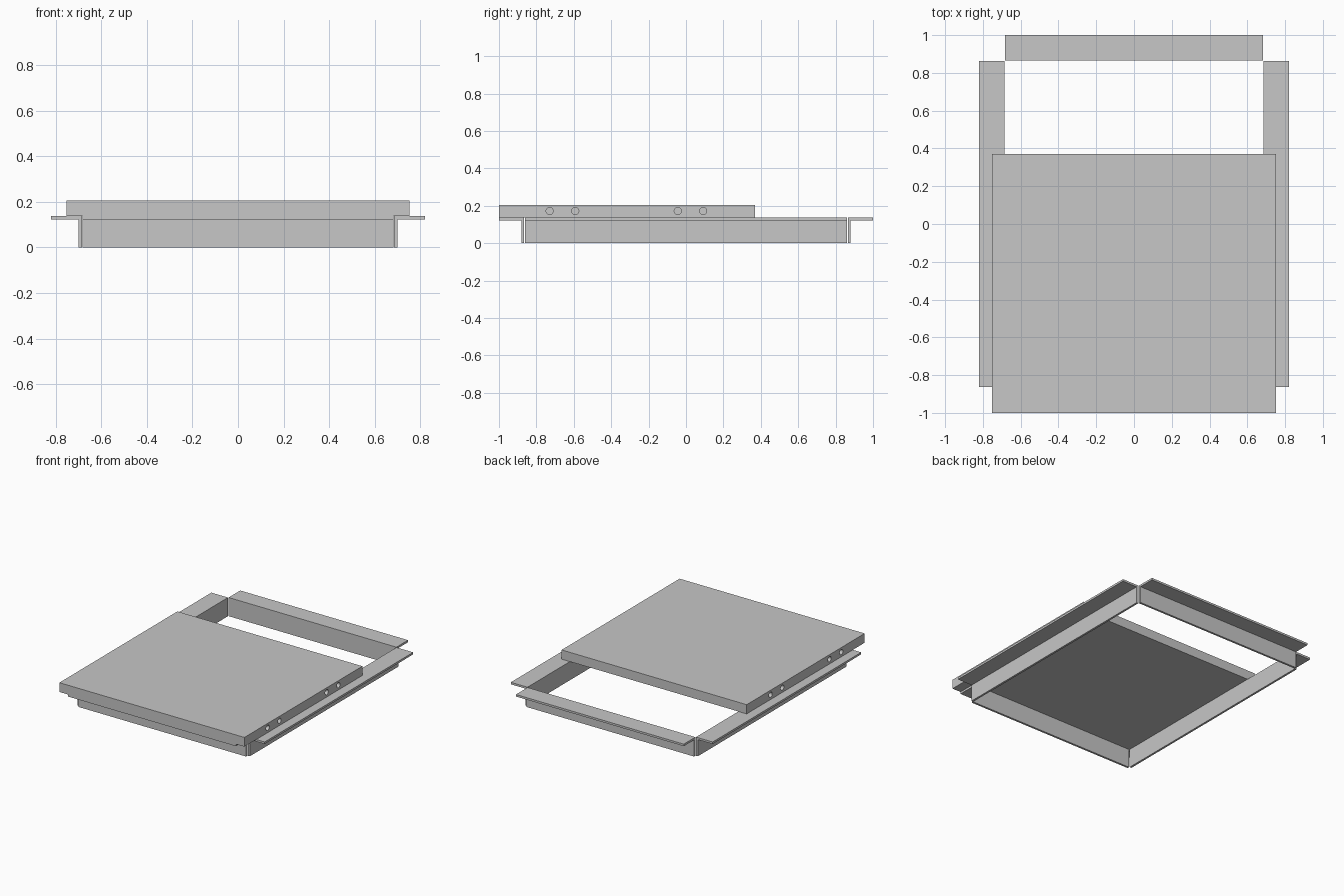
import bpy, bmesh
from math import pi
from mathutils import Matrix

cube = bpy.data.objects.get("Cube")
if cube:
    bpy.data.objects.remove(cube, do_unlink=True)

SHEET = 0.015
FLANGE_TOP, LID_TOP = 0.137, 0.205
HALF_X, HALF_Y = 0.685, 0.865   # inside of the frame opening
GAP = 0.003                     # clearance at each rail end
LID_HALF, LID_FRONT, LID_BACK = 0.752, -1.0, 0.37
HOLE_DEPTH = 0.04

grey = bpy.data.materials.new("sheet metal grey")
grey.use_nodes = True
color = (0.57, 0.57, 0.57, 1)
grey.diffuse_color = color
grey.node_tree.nodes["Principled BSDF"].inputs["Base Color"].default_value = color


def make_object(name, bm):
    bmesh.ops.recalc_face_normals(bm, faces=bm.faces)
    mesh = bpy.data.meshes.new(name)
    bm.to_mesh(mesh)
    bm.free()
    mesh.materials.append(grey)
    obj = bpy.data.objects.new(name, mesh)
    bpy.context.collection.objects.link(obj)
    return obj


def angle_rail(name, inner, half_length, reach, turn):
    """Folded rail with an L profile, extruded along y and turned about z."""
    low = FLANGE_TOP - SHEET
    profile = [(inner, 0), (inner + SHEET, 0), (inner + SHEET, low),
               (reach, low), (reach, FLANGE_TOP), (inner, FLANGE_TOP)]
    bm = bmesh.new()
    face = bm.faces.new([bm.verts.new((x, -half_length, z)) for x, z in profile])
    ext = bmesh.ops.extrude_face_region(bm, geom=[face])
    moved = [v for v in ext["geom"] if isinstance(v, bmesh.types.BMVert)]
    bmesh.ops.translate(bm, verts=moved, vec=(0, 2 * half_length, 0))
    bm.transform(Matrix.Rotation(turn, 4, "Z"))
    return make_object(name, bm)


# Frame: four folded rails around the opening
angle_rail("left_rail", HALF_X, HALF_Y - GAP, 0.82, 0)
angle_rail("right_rail", HALF_X, HALF_Y - GAP, 0.82, pi)
angle_rail("back_rail", HALF_Y, HALF_X - GAP, 1.0, pi / 2)
angle_rail("front_rail", HALF_Y, HALF_X - GAP, 1.0, -pi / 2)

# Lid: solid slab resting on the flanges
bm = bmesh.new()
bmesh.ops.create_cube(bm, size=1, matrix=Matrix.Translation(
    (0, (LID_FRONT + LID_BACK) / 2, (FLANGE_TOP + LID_TOP) / 2))
    @ Matrix.Diagonal((2 * LID_HALF, LID_BACK - LID_FRONT, LID_TOP - FLANGE_TOP, 1)))
lid = make_object("sliding_lid", bm)

# Blind holes in both lid sides
bm = bmesh.new()
for side in (-1, 1):
    for y in (-0.729, -0.592, -0.044, 0.092):
        bmesh.ops.create_cone(bm, cap_ends=True, segments=24, radius1=0.019,
                              radius2=0.019, depth=2 * HOLE_DEPTH,
                              matrix=Matrix.Translation((side * LID_HALF, y, 0.172))
                              @ Matrix.Rotation(pi / 2, 4, "Y"))
cutter = make_object("hole_cutter", bm)
cutter.hide_render = True
holes = lid.modifiers.new("holes", "BOOLEAN")
holes.operation = "DIFFERENCE"
holes.solver = "EXACT"
holes.object = cutter

# Bake the holes and drop the cutter
bpy.context.view_layer.update()
depsgraph = bpy.context.evaluated_depsgraph_get()
baked = bpy.data.meshes.new_from_object(lid.evaluated_get(depsgraph))
lid.modifiers.clear()
lid.data = baked
bpy.data.objects.remove(cutter, do_unlink=True)
